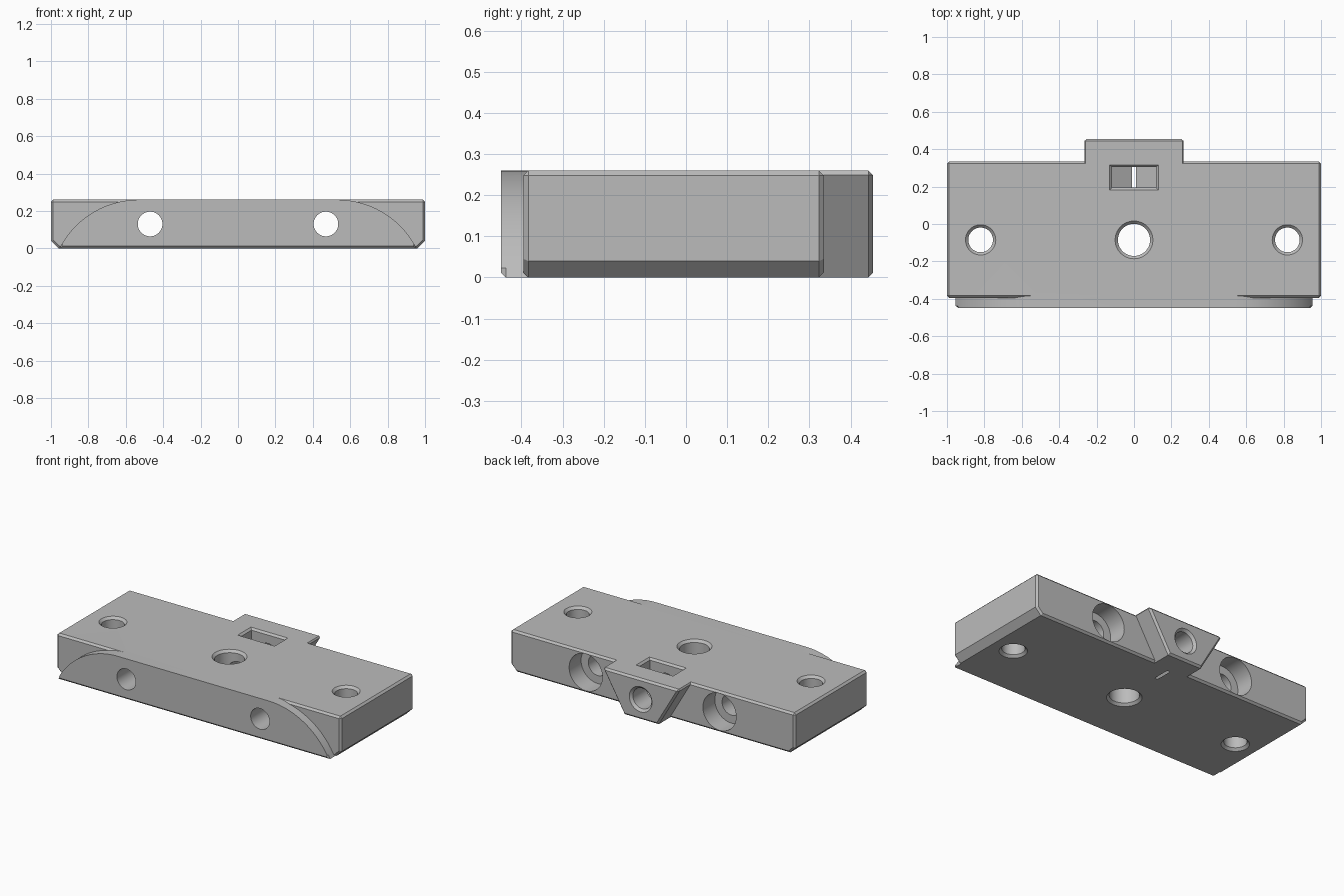
import bpy, bmesh, math
from mathutils import Matrix

if "Cube" in bpy.data.objects:
    bpy.data.objects.remove(bpy.data.objects["Cube"], do_unlink=True)

HEIGHT = 0.26
MID = HEIGHT / 2
CHAMFER = 0.012

grey = bpy.data.materials.new("plain grey")
grey.use_nodes = True
grey.diffuse_color = (0.5, 0.5, 0.5, 1)
grey.node_tree.nodes["Principled BSDF"].inputs["Base Color"].default_value = (0.5, 0.5, 0.5, 1)


def finish(bm, name):
    bmesh.ops.recalc_face_normals(bm, faces=bm.faces)
    mesh = bpy.data.meshes.new(name)
    bm.to_mesh(mesh)
    bm.free()
    mesh.materials.append(grey)
    obj = bpy.data.objects.new(name, mesh)
    bpy.context.collection.objects.link(obj)
    return obj


def prism(name, outline, y0, y1, caps=(), top=False):
    """Extrude an x-z outline along y, chamfering the listed end caps and the top edges."""
    bm = bmesh.new()
    rings = [[bm.verts.new((x, y, z)) for x, z in outline] for y in (y0, y1)]
    for ring in rings:
        bm.faces.new(ring)
    for i in range(len(outline)):
        j = (i + 1) % len(outline)
        bm.faces.new((rings[0][i], rings[0][j], rings[1][j], rings[1][i]))
    edges = []
    for e in bm.edges:
        a, b = (v.co for v in e.verts)
        on_cap = any(abs(a.y - c) + abs(b.y - c) < 1e-5 for c in caps)
        on_top = abs(a.x - b.x) < 1e-5 and min(a.z, b.z) > HEIGHT - 1e-4
        if on_cap or (top and on_top):
            edges.append(e)
    if edges:
        bmesh.ops.bevel(bm, geom=edges, offset=CHAMFER, segments=1,
                        profile=0.5, affect='EDGES')
    return finish(bm, name)


def lathe(name, rings, x, other, axis):
    """Turned cutter from (position, radius) rings along z or y."""
    bm = bmesh.new()
    n = 48
    loops = []
    for t, r in rings:
        loop = []
        for k in range(n):
            a = math.tau * k / n
            u, v = r * math.cos(a), r * math.sin(a)
            co = (x + u, other + v, t) if axis == 'Z' else (x + u, t, other + v)
            loop.append(bm.verts.new(co))
        loops.append(loop)
    bm.faces.new(loops[0])
    bm.faces.new(loops[-1])
    for a, b in zip(loops, loops[1:]):
        for k in range(n):
            m = (k + 1) % n
            bm.faces.new((a[k], a[m], b[m], b[k]))
    return finish(bm, name)


def combine(base, other, operation):
    mod = base.modifiers.new(operation, 'BOOLEAN')
    mod.operation = operation
    mod.solver = 'EXACT'
    mod.object = other
    bpy.context.view_layer.objects.active = base
    bpy.ops.object.modifier_apply(modifier=mod.name)
    bpy.data.objects.remove(other, do_unlink=True)


# Main block with wide chamfers along its lower ends
block = prism("mounting_block",
              [(-0.96, 0), (0.96, 0), (1, 0.04), (1, HEIGHT), (-1, HEIGHT), (-1, 0.04)],
              -0.395, 0.335, caps=(-0.395, 0.335), top=True)

# Raised front plate with arched shoulders
radius, shoulder = 0.477, 0.53
sweep = math.acos((radius - HEIGHT) / radius)
arch = [(shoulder + radius * math.sin(sweep * k / 20),
         HEIGHT - radius + radius * math.cos(sweep * k / 20)) for k in range(21)]
plate = prism("front_plate", arch + [(-x, z) for x, z in reversed(arch)],
              -0.45, -0.36, caps=(-0.45,))
combine(block, plate, 'UNION')

# Tapered rear tab
tab = prism("rear_tab", [(-0.12, 0), (0.12, 0), (0.272, HEIGHT), (-0.272, HEIGHT)],
            0.31, 0.455, caps=(0.455,), top=True)
combine(block, tab, 'UNION')


# Vertical holes with chamfered rims
def rimmed(r):
    c = 0.015
    return [(-c, r + 2 * c), (c, r), (HEIGHT - c, r), (HEIGHT + c, r + 2 * c)]


for x, r in ((-0.82, 0.066), (0, 0.086), (0.82, 0.066)):
    combine(block, lathe("vertical_hole_cutter", rimmed(r), x, -0.085, 'Z'), 'DIFFERENCE')

# Horizontal counterbored holes
for x in (-0.47, 0.47):
    bore = [(-0.5, 0.066), (0.215, 0.066), (0.215, 0.117), (0.4, 0.117)]
    combine(block, lathe("bolt_hole_cutter", bore, x, MID, 'Y'), 'DIFFERENCE')

# Clamping screw hole from the tab to the central hole
screw = [(-0.085, 0.065), (0.44, 0.065), (0.47, 0.095)]
combine(block, lathe("screw_hole_cutter", screw, 0, MID, 'Y'), 'DIFFERENCE')

# Nut slot with a pointed floor and a chamfered mouth
w = 0.118
slot = prism("nut_slot_cutter", [(-w, 0.3), (-w, 0.062), (0, -0.006), (w, 0.062), (w, 0.3)],
             0.194, 0.304)
combine(block, slot, 'DIFFERENCE')

bm = bmesh.new()
bmesh.ops.create_cube(bm, size=1, matrix=Matrix.Diagonal((2 * w, 0.11, 0.024, 1)))
for v in bm.verts:
    if v.co.z > 0:
        v.co.x += math.copysign(0.024, v.co.x)
        v.co.y += math.copysign(0.024, v.co.y)
bmesh.ops.translate(bm, verts=bm.verts, vec=(0, 0.249, HEIGHT))
combine(block, finish(bm, "slot_mouth_cutter"), 'DIFFERENCE')

# Smooth the round surfaces, keep the chamfers crisp
bpy.ops.object.select_all(action='DESELECT')
block.select_set(True)
bpy.context.view_layer.objects.active = block
bpy.ops.object.shade_smooth_by_angle(angle=math.radians(25))
